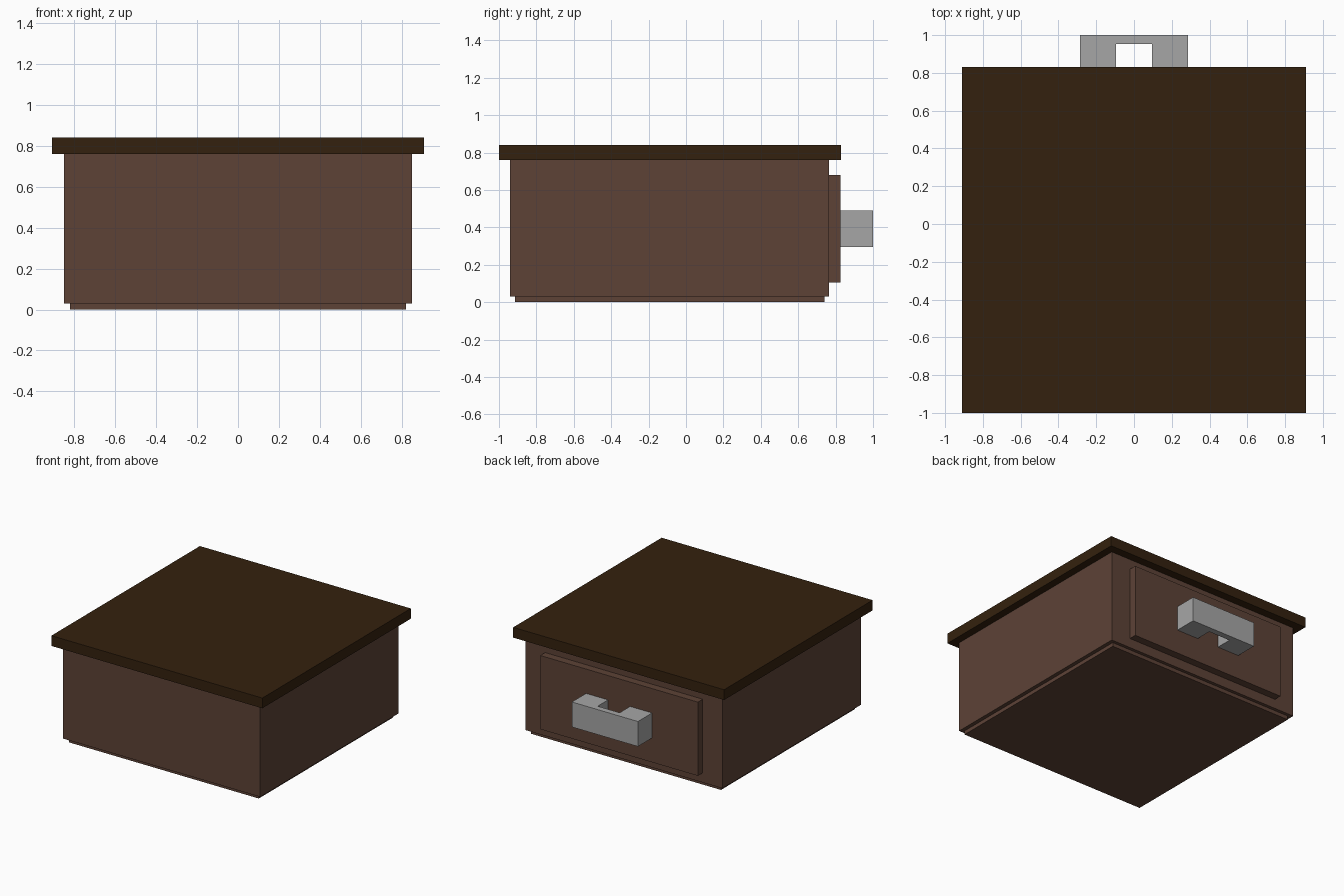
import bpy, bmesh

if "Cube" in bpy.data.objects:
    bpy.data.objects.remove(bpy.data.objects["Cube"])


def material(name, rgb):
    """Flat colour from 8-bit sRGB values."""
    mat = bpy.data.materials.new(name)
    lin = [((c / 255 + 0.055) / 1.055) ** 2.4 for c in rgb]
    mat.diffuse_color = (*lin, 1.0)
    mat.use_nodes = True
    mat.node_tree.nodes["Principled BSDF"].inputs["Base Color"].default_value = mat.diffuse_color
    return mat


def extrude_profile(name, points, z0, z1, mat):
    """Flat-sided solid: xy outline raised from z0 to z1."""
    bm = bmesh.new()
    face = bm.faces.new([bm.verts.new((x, y, z0)) for x, y in points])
    top = bmesh.ops.extrude_face_region(bm, geom=[face])["geom"]
    verts = [v for v in top if isinstance(v, bmesh.types.BMVert)]
    bmesh.ops.translate(bm, verts=verts, vec=(0, 0, z1 - z0))
    bmesh.ops.recalc_face_normals(bm, faces=bm.faces)
    mesh = bpy.data.meshes.new(name)
    bm.to_mesh(mesh)
    bm.free()
    mesh.materials.append(mat)
    obj = bpy.data.objects.new(name, mesh)
    bpy.context.collection.objects.link(obj)
    return obj


def box(name, half_x, y0, y1, z0, z1, mat):
    outline = [(-half_x, y0), (half_x, y0), (half_x, y1), (-half_x, y1)]
    return extrude_profile(name, outline, z0, z1, mat)


brown = material("brown wood", (93, 66, 54))
dark = material("dark wood", (52, 33, 14))
metal = material("grey metal", (166, 166, 166))

# Cabinet: plinth, body and overhanging top
box("plinth", 0.82, -0.915, 0.74, 0.0, 0.03, brown)
box("body", 0.85, -0.94, 0.765, 0.03, 0.76, brown)
box("table_top", 0.91, -1.0, 0.83, 0.76, 0.84, dark)

# Drawer on the +y side
box("drawer_front", 0.68, 0.765, 0.825, 0.105, 0.68, brown)

# U-shaped handle
half = [(0.285, 1.0), (0.285, 0.825), (0.095, 0.825), (0.095, 0.953)]
outline = half + [(-x, y) for x, y in reversed(half)]
extrude_profile("drawer_handle", outline, 0.295, 0.49, metal)
